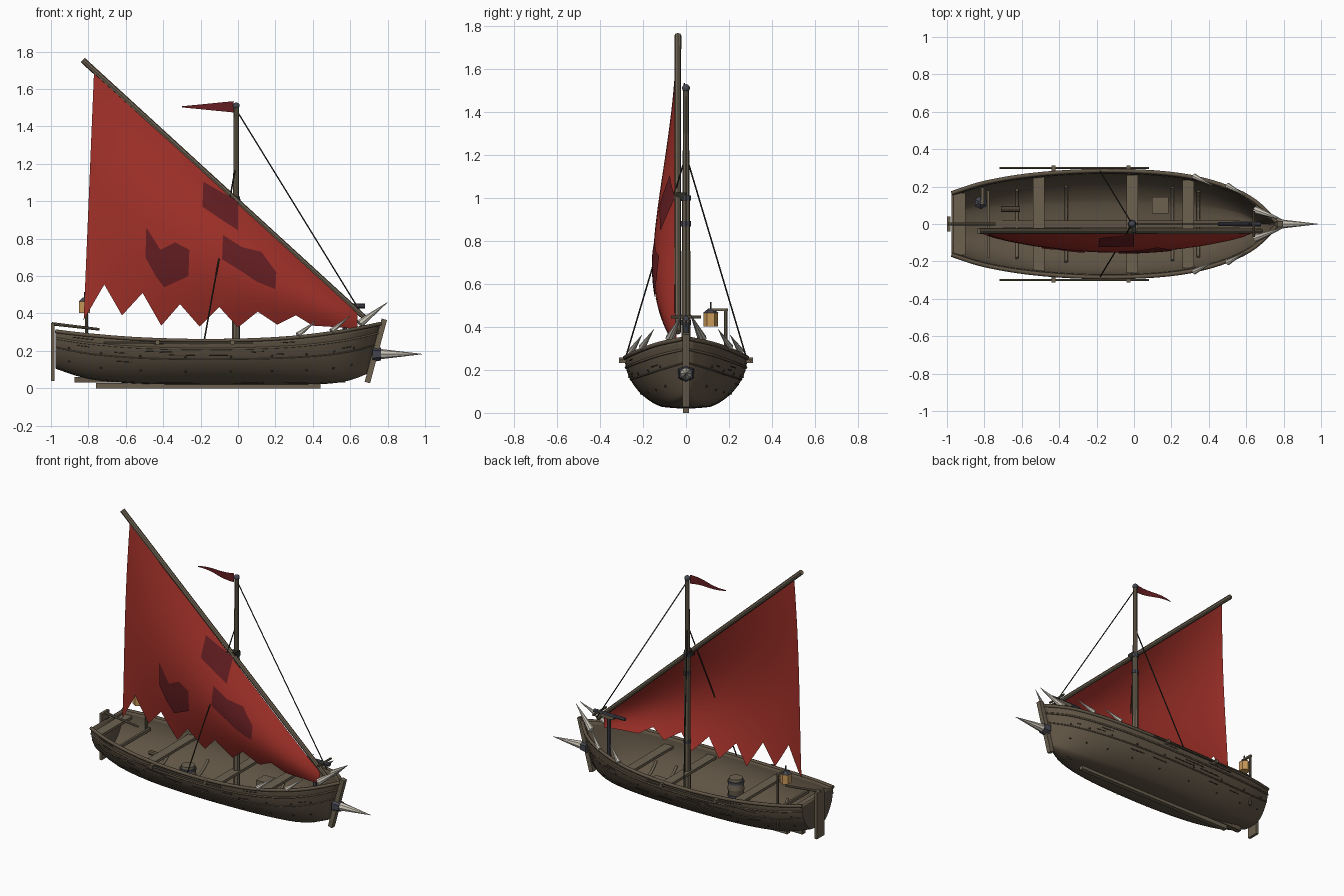
import bpy, bmesh, math, random
from mathutils import Vector, Matrix

random.seed(4)
if "Cube" in bpy.data.objects:
    bpy.data.objects.remove(bpy.data.objects["Cube"])


def material(name, color):
    m = bpy.data.materials.new(name)
    m.use_nodes = True
    m.diffuse_color = (*color, 1)
    bsdf = m.node_tree.nodes["Principled BSDF"]
    bsdf.inputs["Base Color"].default_value = (*color, 1)
    bsdf.inputs["Roughness"].default_value = 0.8
    return m


HULL = material("hull wood", (0.115, 0.088, 0.058))
WOOD = material("beam wood", (0.15, 0.12, 0.08))
SEAM = material("dark seam", (0.035, 0.028, 0.02))
RED = material("sail red", (0.36, 0.03, 0.022))
PATCH = material("patch red", (0.13, 0.013, 0.016))
BONE = material("bone", (0.6, 0.56, 0.48))
IRON = material("iron", (0.06, 0.062, 0.08))
ROPE = material("rope", (0.025, 0.024, 0.018))
GLOW = material("lantern amber", (0.58, 0.32, 0.1))


def finish(name, bm, mat, smooth=False):
    me = bpy.data.meshes.new(name)
    bm.to_mesh(me)
    bm.free()
    me.materials.append(mat)
    ob = bpy.data.objects.new(name, me)
    bpy.context.collection.objects.link(ob)
    if smooth:
        bpy.ops.object.select_all(action="DESELECT")
        ob.select_set(True)
        bpy.context.view_layer.objects.active = ob
        bpy.ops.object.shade_smooth_by_angle(angle=math.radians(40))
    return ob


def box(name, center, size, mat, tilt=0):
    bm = bmesh.new()
    m = Matrix.Translation(center) @ Matrix.Rotation(tilt, 4, "Y") @ Matrix.Diagonal((*size, 1))
    bmesh.ops.create_cube(bm, size=1, matrix=m)
    return finish(name, bm, mat)


def rod(name, a, b, r1, r2, mat, segments=8):
    a, b = Vector(a), Vector(b)
    d = b - a
    m = Matrix.Translation((a + b) / 2) @ d.to_track_quat("Z", "Y").to_matrix().to_4x4()
    bm = bmesh.new()
    bmesh.ops.create_cone(bm, cap_ends=True, segments=segments, radius1=r1, radius2=r2,
                          depth=d.length, matrix=m)
    return finish(name, bm, mat, segments > 6)


def ball(name, center, r, mat):
    bm = bmesh.new()
    bmesh.ops.create_icosphere(bm, subdivisions=2, radius=r, matrix=Matrix.Translation(center))
    return finish(name, bm, mat, True)


def tube(name, points, r, mat):
    cu = bpy.data.curves.new(name, "CURVE")
    cu.dimensions = "3D"
    cu.bevel_depth, cu.bevel_resolution, cu.use_fill_caps = r, 1, True
    sp = cu.splines.new("POLY")
    sp.points.add(len(points) - 1)
    for p, co in zip(sp.points, points):
        p.co = (*co, 1)
    cu.materials.append(mat)
    ob = bpy.data.objects.new(name, cu)
    bpy.context.collection.objects.link(ob)
    return ob


# Hull stations: x, half beam, bottom height, sheer height
STATIONS = [Vector(s) for s in (
    (-.975, .165, .105, .305), (-.8, .22, .05, .285), (-.55, .262, .025, .265),
    (-.25, .283, .02, .255), (.05, .28, .02, .258), (.3, .253, .02, .272),
    (.5, .195, .025, .297), (.63, .12, .045, .322), (.725, .012, .08, .345))]
LAST = len(STATIONS) - 1


def hull_point(s, t, inset=0.0):
    """Point on the skin: s runs stern to bow, t runs -1..1 from rail to rail."""
    i = min(int(s), LAST - 1)
    f = s - i
    p0, p1, p2, p3 = (STATIONS[max(0, min(LAST, i + k))] for k in (-1, 0, 1, 2))
    v = p1 + (p2 - p0) * (f / 2) + (p0 * 2 - p1 * 5 + p2 * 4 - p3) * (f * f / 2) \
        + (p1 * 3 - p0 - p2 * 3 + p3) * (f ** 3 / 2)
    x, beam, low, top = v
    a = abs(t) * math.pi / 2
    y = beam * (.25 * min(1, abs(t) * 8) + .75 * math.sin(a)) - inset * math.sin(a)
    z = low + (top - low) * (1 - math.cos(a)) ** .85 + inset * math.cos(a)
    return Vector((x + .25 * (z - .2) * max(0, s / LAST * 3 - 2), math.copysign(max(y, 0), t), z))


# Hull shell with transom
bm = bmesh.new()
rows = [[bm.verts.new(hull_point(i / 3, j / 16)) for j in range(-16, 17)] for i in range(LAST * 3 + 1)]
for a, b in zip(rows, rows[1:]):
    for j in range(32):
        bm.faces.new((a[j], a[j + 1], b[j + 1], b[j]))
bm.faces.new(rows[0][::-1])
hull = finish("hull", bm, HULL, True)
shell = hull.modifiers.new("planking", "SOLIDIFY")
shell.thickness, shell.offset = .014, -1

# Rails, rubbing strakes, seams and studs on both sides
for side, label in ((1, "left"), (-1, "right")):
    def run(t, s0=0, s1=LAST, n=32, inset=0.0, side=side):
        return [hull_point(s0 + (s1 - s0) * k / n, side * t, inset) for k in range(n + 1)]
    tube(f"{label}_gunwale", run(1), .011, HULL)
    tube(f"{label}_upper_strake", run(.86), .006, HULL)
    tube(f"{label}_lower_strake", run(.68), .004, HULL)
    for k in range(14):
        s = random.uniform(.3, 6.8)
        tube(f"{label}_seam", run(random.choice((.93, .8, .75, .6)), s, s + random.uniform(.2, .6), 4),
             .0025, SEAM)
    for k in range(9):
        for t in (.45, .72):
            ball(f"{label}_stud", hull_point(.5 + k * .8, side * t), .006, SEAM)
    # Oar lashed along the rail
    y = side * .3
    rod(f"{label}_oar", (-.72, y, .245), (.08, y, .245), .006, .006, WOOD)
    for x in (-.43, -.03):
        box(f"{label}_oar_bracket", (x, side * .295, .245), (.022, .035, .024), WOOD)
    # Shroud and bone spikes
    rod(f"{label}_shroud", (-.01, 0, 1.2), (-.18, side * .28, .26), .004, .004, ROPE, 6)
    for a, b, r in (((.32, .255, .285), (.42, .205, .362), .016),
                    ((.5, .205, .305), (.6, .15, .388), .016),
                    ((.65, .075, .345), (.8, .02, .46), .022)):
        rod(f"{label}_bone_spike", (a[0], side * a[1], a[2]), (b[0], side * b[1], b[2]), r, .001, BONE)

# Inner frames and thwarts
for s in (1.72, 2.63, 4.6, 5.2):
    tube("floor_frame", [hull_point(s, t / 10, .02) for t in range(-5, 6)], .009, WOOD)
for x, half in ((-.51, .25), (-.01, .262), (.29, .235)):
    box("thwart", (x, 0, .215), (.062, half * 2, .018), WOOD)
box("stern_bench", (-.935, 0, .27), (.07, .33, .018), WOOD)
box("stern_beam", (-.78, 0, .22), (.014, .36, .02), WOOD)
box("keelson", (-.15, 0, .045), (1.45, .035, .03), HULL)

# Keel, stem, rudder and tiller
box("keel", (-.16, 0, .014), (1.2, .03, .028), WOOD)
box("stem_post", (.737, 0, .2), (.03, .032, .35), WOOD, math.radians(15))
box("rudder", (-.99, 0, .195), (.018, .08, .31), WOOD)
rod("tiller", (-.995, 0, .345), (-.74, 0, .315), .009, .007, WOOD)

# Ram spike
rod("ram_collar", (.72, 0, .183), (.765, 0, .183), .042, .034, IRON, 6)
rod("ram_spike", (.74, 0, .183), (.985, 0, .183), .03, .001, BONE)

# Mast, yard and forestay
rod("mast_lower", (-.01, 0, .03), (-.01, 0, 1.0), .022, .019, WOOD)
rod("mast_upper", (-.01, 0, 1.0), (-.01, 0, 1.5), .016, .014, WOOD)
for z in (.42, .88, 1.0):
    rod("mast_band", (-.01, 0, z - .012), (-.01, 0, z + .012), .024, .024, IRON)
ball("mast_cap", (-.01, 0, 1.51), .019, IRON)
rod("yard", (-.83, -.038, 1.755), (.68, -.038, .375), .016, .014, WOOD)
box("yard_lashing", (-.01, -.02, 1.005), (.04, .05, .04), ROPE)
rod("forestay", (-.01, 0, 1.49), (.66, 0, .4), .0035, .0035, ROPE, 6)

# Sail: sheet stretched between the yard and a ragged foot
FOOT = [(-.825, .365), (-.715, .555), (-.62, .39), (-.51, .51), (-.41, .335), (-.31, .45),
        (-.205, .33), (-.1, .435), (0, .325), (.105, .41), (.21, .34), (.31, .39), (.4, .335),
        (.64, .32)]


def sail_y(x, z):
    head = 1.0 - .914 * x
    u = min(1, max(0, (x + .82) / 1.46))
    v = min(1, max(0, (head - z) / max(.05, head - .3)))
    return -.045 - .108 * math.sin(math.pi * u) ** .7 * math.sin(math.pi * v)


def sheet(name, top, bottom, mat, lift=0.0, splits=4, n=16, depth=sail_y):
    bm = bmesh.new()
    cols = []
    for k in range((len(top) - 1) * splits + 1):
        i = min(k // splits, len(top) - 2)
        f = k / splits - i
        a = Vector(top[i]).lerp(Vector(top[i + 1]), f)
        b = Vector(bottom[i]).lerp(Vector(bottom[i + 1]), f)
        col = [a.lerp(b, j / n) for j in range(n + 1)]
        cols.append([bm.verts.new((p.x, depth(p.x, p.y) + lift, p.y)) for p in col])
    for a, b in zip(cols, cols[1:]):
        for j in range(n):
            bm.faces.new((a[j], a[j + 1], b[j + 1], b[j]))
    return finish(name, bm, mat, True)


def head_point(x):
    hx = -.77 + (x + .825) * 1.41 / 1.465
    return hx, .985 - .914 * hx


sheet("sail", [head_point(x) for x, z in FOOT], FOOT, RED)

# Sewn patches on the outer face
sheet("patch_aft", [(-.49, .86), (-.415, .74), (-.335, .78), (-.26, .74)],
      [(-.495, .7), (-.44, .6), (-.395, .54), (-.265, .6)], PATCH, -.006, 3, 6)
sheet("patch_high", [(-.185, 1.105), (-.09, 1.05), (0, 1.0)],
      [(-.19, .97), (-.1, .91), (0, .845)], PATCH, -.006, 3, 6)
sheet("patch_fore", [(-.08, .82), (.02, .755), (.125, .73), (.205, .62)],
      [(-.085, .69), (.02, .625), (.1, .57), (.2, .53)], PATCH, -.006, 3, 6)

# Pennant at the masthead
sheet("pennant", [(-.025, 1.535), (-.3, 1.508)], [(-.025, 1.475), (-.3, 1.502)], PATCH, 0, 10, 2,
      lambda x, z: .012 * math.sin(x * 20))

# Lantern on its post
rod("lantern_post", (-.81, .185, .12), (-.81, .185, .485), .008, .008, WOOD)
box("lantern_arm", (-.81, .15, .48), (.014, .09, .012), WOOD)
rod("lantern_body", (-.82, .115, .402), (-.82, .115, .465), .034, .034, GLOW, 6)
rod("lantern_roof", (-.82, .115, .465), (-.82, .115, .485), .036, .012, IRON, 6)
rod("lantern_hook", (-.82, .115, .48), (-.82, .115, .515), .004, .004, IRON, 6)

# Cargo: barrel, crate and rolled bundle
rod("barrel_lower", (-.3, -.1, .075), (-.3, -.1, .145), .042, .052, WOOD, 12)
rod("barrel_upper", (-.3, -.1, .145), (-.3, -.1, .215), .052, .042, WOOD, 12)
for z in (.1, .19):
    rod("barrel_hoop", (-.3, -.1, z - .008), (-.3, -.1, z + .008), .051, .051, IRON, 12)
box("crate", (.14, .1, .115), (.09, .09, .09), WOOD)
rod("bundle", (-.71, .08, .12), (-.61, .08, .12), .016, .016, HULL)

# Swivel launcher in the bow
rod("launcher_post", (.57, 0, .06), (.57, 0, .43), .014, .012, IRON)
rod("launcher_barrel", (.45, 0, .44), (.68, 0, .44), .011, .013, IRON)
box("launcher_stock", (.58, 0, .428), (.1, .026, .02), WOOD)
rod("launcher_bow", (.64, -.07, .445), (.64, .07, .445), .007, .007, WOOD)
